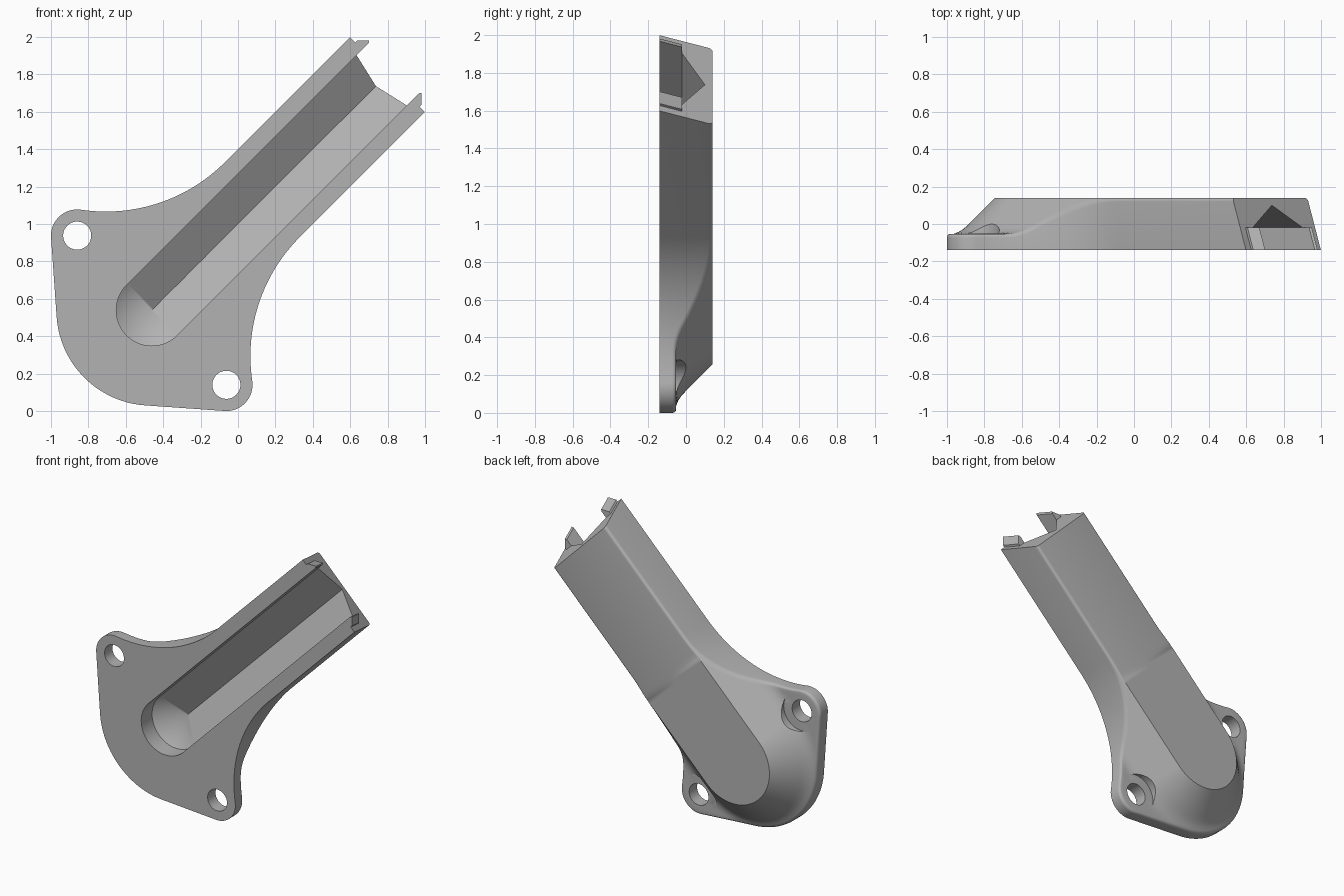
import bpy, bmesh
from math import sin, cos, radians, degrees, sqrt, atan2, acos, hypot
from mathutils import Vector, Matrix

old = bpy.data.objects.get("Cube")
if old:
    bpy.data.objects.remove(old)

# Main dimensions; u runs along the arm, v across it, y is depth
FRONT, BACK, FLANGE = -0.14, 0.14, -0.053
ARM, CHANNEL, ROUND = 0.283, 0.19, 0.02
EAR_V, EAR_R, BASE_R, SWEEP_R = 0.564, 0.14, 0.51, 0.9
END_U, SLANT = 1.782, 0.364
FLOOR_EDGE, FLOOR_APEX = -0.02, 0.1

grey = bpy.data.materials.new("plain grey")
grey.use_nodes = True
grey.diffuse_color = (0.45, 0.45, 0.45, 1)
grey.node_tree.nodes["Principled BSDF"].inputs["Base Color"].default_value = grey.diffuse_color


def place(u, v, y):
    return Vector((-0.461 + (u - v) / sqrt(2), y, 0.539 + (u + v) / sqrt(2)))


def slanted(u, v, y):
    return place(u - SLANT * (y - FRONT), v, y)


def finish(name, bm):
    bmesh.ops.remove_doubles(bm, verts=bm.verts, dist=1e-5)
    bmesh.ops.recalc_face_normals(bm, faces=bm.faces)
    mesh = bpy.data.meshes.new(name)
    bm.to_mesh(mesh)
    bm.free()
    mesh.materials.append(grey)
    ob = bpy.data.objects.new(name, mesh)
    bpy.context.collection.objects.link(ob)
    return ob


def arc(cu, cv, r, a, b, n):
    angles = [radians(a + (b - a) * i / n) for i in range(n + 1)]
    return [(cu + r * cos(t), cv + r * sin(t)) for t in angles]


def back_height(r):
    # Flat ridge, sloped shoulder, soft blend into the flange
    cone = BACK - max(0, r - ARM)
    k = 0.045
    blend = max(0, k - abs(cone - FLANGE)) ** 2 / (4 * k)
    return max(cone, FLANGE) + blend


# Half outline: base arc, straight flank, ear, concave sweep, arm end
side = 90 + degrees(acos((BASE_R - EAR_R) / EAR_V))
side = 90 + (side - 90)
sweep_v = ARM + SWEEP_R
sweep_u = sqrt((SWEEP_R + EAR_R) ** 2 - (sweep_v - EAR_V) ** 2)
join = degrees(atan2(sweep_v - EAR_V, sweep_u))
half = arc(0, 0, BASE_R, 180, side, 14)
ear = arc(0, EAR_V, EAR_R, side, 90, 10)
a, b = Vector(half[-1]), Vector(ear[0])
half += [tuple(a.lerp(b, i / 12)) for i in range(1, 12)]
half += ear + arc(0, EAR_V, EAR_R, 90, join, 12)[1:]
half += arc(sweep_u, sweep_v, SWEEP_R, 180 + join, 270, 32)[1:]
half.append((END_U, ARM))
outline = [(u, -v) for u, v in reversed(half[1:])] + half


def section(u, v, at):
    # Closed cross-section from the spine out to the outline and back
    spine = max(u, 0)
    du, dv = u - spine, v
    R = hypot(du, dv)
    pts = [(0, FLOOR_APEX), (CHANNEL, FLOOR_EDGE), (CHANNEL, FRONT), (R, FRONT)]
    for i in range(6):
        d = ROUND * (1 - cos(radians(18 * i)))
        drop = ROUND * (1 - sin(radians(18 * i)))
        pts.append((R - d, back_height(R - d) - drop))
    start = R - ROUND
    stop = min(ARM, start)
    for i in range(1, 13):
        r = start + (stop - start) * i / 12
        pts.append((r, back_height(r)))
    pts.append((0, BACK))
    return [at(spine + du * r / R, dv * r / R, y) for r, y in pts]


# Bracket body, lofted around the outline
bm = bmesh.new()
last = len(outline) - 1
rows = []
for i, (u, v) in enumerate(outline):
    at = slanted if i in (0, last) else place
    rows.append([bm.verts.new(p) for p in section(u, v, at)])
for r0, r1 in zip(rows, rows[1:]):
    for j in range(len(r0) - 1):
        quad = (r0[j], r0[j + 1], r1[j + 1], r1[j])
        if (quad[0].co - quad[1].co).length + (quad[2].co - quad[3].co).length > 1e-6:
            bm.faces.new(quad)
bm.faces.new(rows[0])
bm.faces.new(rows[-1])
bmesh.ops.remove_doubles(bm, verts=bm.verts, dist=1e-5)
bmesh.ops.dissolve_degenerate(bm, edges=bm.edges, dist=1e-6)
body = finish("bracket_body", bm)


def cutter(v, radius, y0, y1):
    bm = bmesh.new()
    bmesh.ops.create_cone(bm, cap_ends=True, segments=48, radius1=radius,
                          radius2=radius, depth=y1 - y0,
                          matrix=Matrix.Translation(place(0, v, (y0 + y1) / 2))
                          @ Matrix.Rotation(radians(90), 4, 'X'))
    ob = finish("hole_cutter", bm)
    ob.hide_render = True
    return ob


# Bolt holes with clearance pockets behind them
bpy.context.view_layer.objects.active = body
for v in (EAR_V, -EAR_V):
    for radius, y0, y1 in ((0.075, -0.3, 0.3), (EAR_R, FLANGE + 0.001, 0.3)):
        tool = cutter(v, radius, y0, y1)
        mod = body.modifiers.new("hole", 'BOOLEAN')
        mod.operation = 'DIFFERENCE'
        mod.solver = 'EXACT'
        mod.object = tool
        bpy.ops.object.modifier_apply(modifier=mod.name)
        bpy.data.objects.remove(tool)
bpy.ops.object.select_all(action='DESELECT')
body.select_set(True)
bpy.ops.object.shade_smooth_by_angle(angle=radians(30))

# Locating tabs at the slanted arm end
TAB = [(END_U, 0.19), (1.83, 0.19), (1.842, 0.198), (1.797, 0.243), (END_U, 0.243)]
for name, s in (("upper_tab", 1), ("lower_tab", -1)):
    bm = bmesh.new()
    rings = [[bm.verts.new(slanted(u, s * v, y)) for u, v in TAB] for y in (FRONT, FLOOR_EDGE)]
    for ring in rings:
        bm.faces.new(ring)
    for i in range(len(TAB)):
        j = (i + 1) % len(TAB)
        bm.faces.new((rings[0][i], rings[0][j], rings[1][j], rings[1][i]))
    finish(name, bm)
